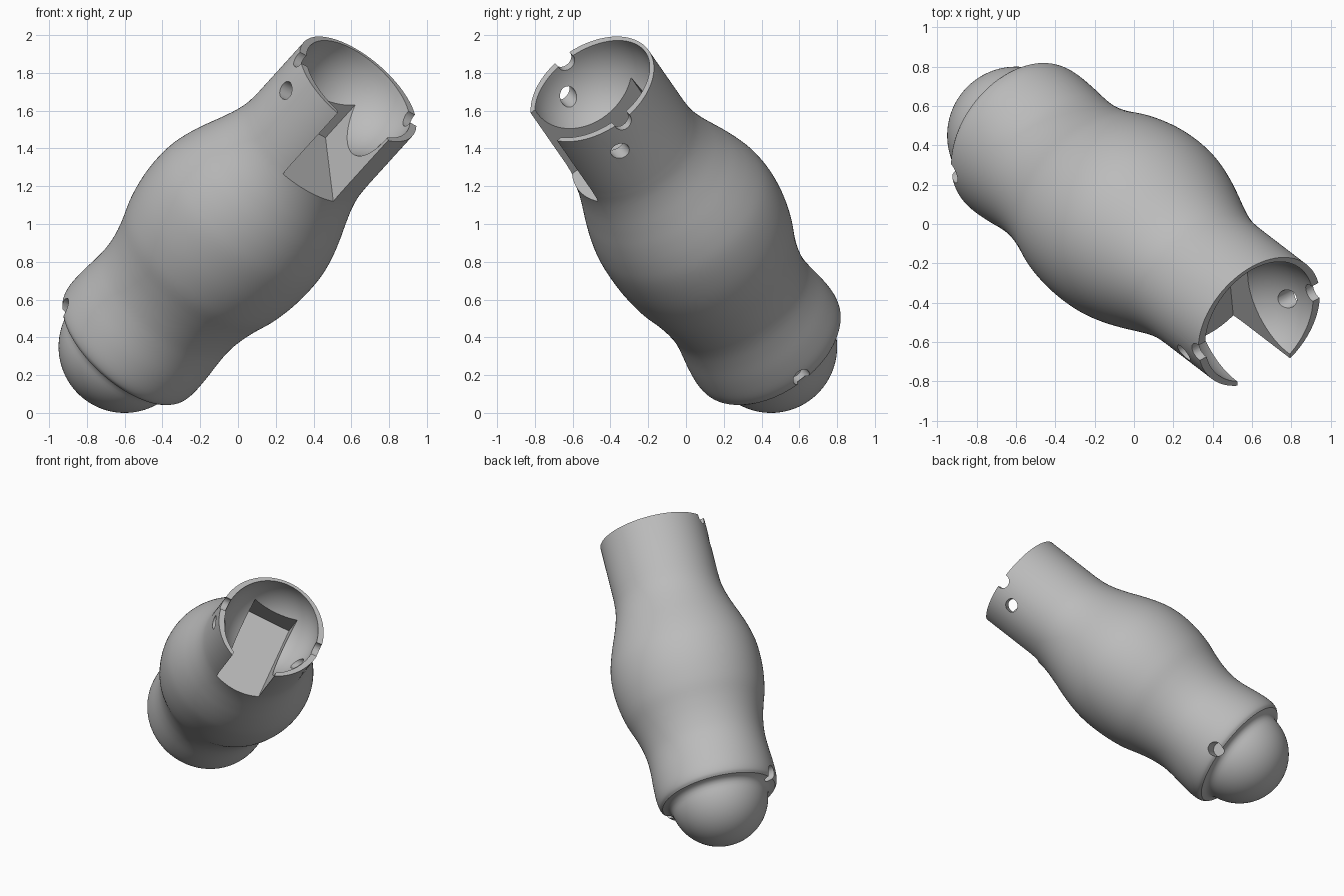
import bpy, bmesh, math
from mathutils import Matrix, Vector

cube = bpy.data.objects.get("Cube")
if cube:
    bpy.data.objects.remove(cube, do_unlink=True)

LENGTH = 2.07     # ball centre to socket rim
BALL = 0.35       # ball radius
SOCKET = 0.342    # socket radius
SIDES = 128

# Tilted frame of the limb: origin at the ball centre, z along the limb
z_axis = Vector((0.597, -0.457, 0.659)).normalized()
x_axis = Vector((0.81, 0.405, -0.42))
x_axis = (x_axis - z_axis * x_axis.dot(z_axis)).normalized()
y_axis = z_axis.cross(x_axis)
frame = Matrix((x_axis, y_axis, z_axis)).transposed().to_4x4()
frame.translation = (-0.6, 0.45, 0.35)


def smooth_path(points, steps=4):
    """Catmull-Rom curve through (radius, height) points."""
    pts = [Vector(p) for p in points]
    pts = [2 * pts[0] - pts[1]] + pts + [2 * pts[-1] - pts[-2]]
    path = []
    for a, b, c, d in zip(pts, pts[1:], pts[2:], pts[3:]):
        for i in range(steps):
            t = i / steps
            path.append(0.5 * (2 * b + (c - a) * t + (2 * a - 5 * b + 4 * c - d) * t ** 2
                               + (3 * b - a - 3 * c + d) * t ** 3))
    return path + [pts[-2]]


def arc(radius, height, sweep, steps=24):
    """Circle arc from the lower pole upwards."""
    angles = [math.radians(sweep) * i / steps for i in range(steps + 1)]
    return [Vector((radius * math.sin(a), height - radius * math.cos(a))) for a in angles]


def add_object(name, bm):
    bmesh.ops.recalc_face_normals(bm, faces=bm.faces)
    mesh = bpy.data.meshes.new(name)
    bm.to_mesh(mesh)
    bm.free()
    obj = bpy.data.objects.new(name, mesh)
    obj.matrix_world = frame
    bpy.context.collection.objects.link(obj)
    return obj


# Limb body: ball end with fillet, swelling sleeve and hollow socket in one profile
fillet = [Vector(p) for p in ((0.35, -0.04), (0.36, -0.022), (0.378, -0.008))]
sleeve = smooth_path([(0.41, 0), (0.427, 0.025), (0.436, 0.08), (0.436, 0.18), (0.43, 0.3),
                      (0.431, 0.4), (0.445, 0.5), (0.471, 0.6), (0.51, 0.72), (0.534, 0.85),
                      (0.541, 0.97), (0.534, 1.08), (0.512, 1.18), (0.48, 1.28), (0.443, 1.38),
                      (0.41, 1.48), (0.391, 1.57), (0.385, 1.66)])
rim = [Vector((0.385, LENGTH)), Vector((SOCKET, LENGTH))]
profile = arc(BALL, 0, 80) + fillet + sleeve + rim + arc(SOCKET, LENGTH - 0.02, 90)[::-1]
bm = bmesh.new()
verts = [bm.verts.new((p.x, 0, p.y)) for p in profile]
edges = [bm.edges.new(pair) for pair in zip(verts, verts[1:])]
bmesh.ops.spin(bm, geom=verts + edges, axis=(0, 0, 1), cent=(0, 0, 0),
               angle=2 * math.pi, steps=SIDES)
bmesh.ops.remove_doubles(bm, verts=bm.verts, dist=0.0002)

# Flatten the sleeve front to back, with the belly set slightly backwards
for v in bm.verts:
    if v.co.z > 0 and v.co.xy.length > 0.37:
        t = min(1, v.co.z / 0.4)
        ease = t * t * (3 - 2 * t)
        belly = math.exp(-((v.co.z - 0.97) / 0.35) ** 2)
        v.co.y = v.co.y * (1 - 0.06 * ease) + 0.018 * belly
body = add_object("limb_body", bm)

# Front slot that opens the socket
cutters = []
bm = bmesh.new()
slot = Matrix.Translation((0, -0.19, LENGTH + 0.015)) @ Matrix.Diagonal((0.334, 0.82, 1.0, 1))
bmesh.ops.create_cube(bm, size=1, matrix=slot)
cutters.append(add_object("slot_cutter", bm))


# Cord holes and notches, mirrored on both sides
def add_hole(name, side, y, z, radius, depth):
    bm = bmesh.new()
    place = Matrix.Translation((side * (depth + 0.3), y, z)) @ Matrix.Rotation(math.pi / 2, 4, 'Y')
    bmesh.ops.create_cone(bm, cap_ends=True, segments=32, radius1=radius, radius2=radius,
                          depth=0.6, matrix=place)
    cutters.append(add_object(name, bm))


for side in (-1, 1):
    add_hole("rim_notch_cutter", side, 0, LENGTH - 0.008, 0.049, 0.2)
    add_hole("socket_hole_cutter", side, -0.1, LENGTH - 0.16, 0.048, 0.2)
    add_hole("ball_notch_cutter", side, 0, 0.035, 0.05, 0.32)

bpy.context.view_layer.objects.active = body
body.select_set(True)
for cutter in cutters:
    cutter.hide_render = True
    mod = body.modifiers.new("cut", 'BOOLEAN')
    mod.operation = 'DIFFERENCE'
    mod.solver = 'EXACT'
    mod.object = cutter
    bpy.ops.object.modifier_apply(modifier=mod.name)
for cutter in cutters:
    bpy.data.objects.remove(cutter, do_unlink=True)

# Plain grey finish
grey = bpy.data.materials.new("plain_grey")
grey.use_nodes = True
grey.diffuse_color = (0.5, 0.5, 0.5, 1)
grey.node_tree.nodes["Principled BSDF"].inputs["Base Color"].default_value = (0.5, 0.5, 0.5, 1)
body.data.materials.clear()
body.data.materials.append(grey)
bpy.ops.object.shade_smooth_by_angle(angle=math.radians(30))
